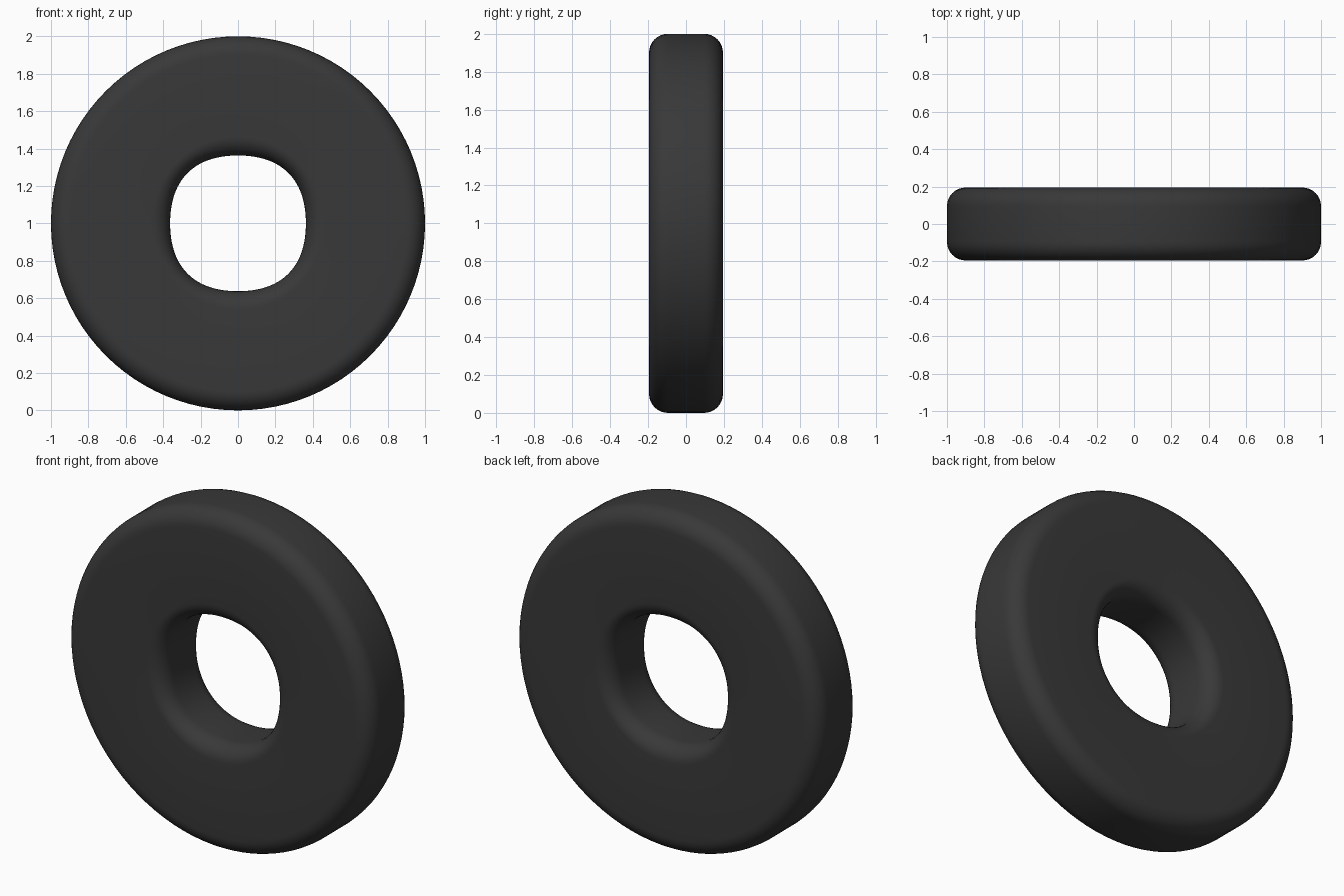
import bpy, bmesh, math

if "Cube" in bpy.data.objects:
    bpy.data.objects.remove(bpy.data.objects["Cube"])

SEGS = 96
R_OUT, R_IN, HALF, FILLET = 1.0, 0.363, 0.195, 0.1
STEPS = 8

# rounded rectangular cross-section (radius, y)
profile = []
corners = [(R_OUT - FILLET, HALF - FILLET, 0), (R_IN + FILLET, HALF - FILLET, 90),
           (R_IN + FILLET, FILLET - HALF, 180), (R_OUT - FILLET, FILLET - HALF, 270)]
for cr, cy, start in corners:
    for i in range(STEPS + 1):
        a = math.radians(start + 90 * i / STEPS)
        profile.append((cr + FILLET * math.cos(a), cy + FILLET * math.sin(a)))

# sweep round the y axis; the hole is very slightly squared
bm = bmesh.new()
rings = []
for s in range(SEGS):
    t = 2 * math.pi * s / SEGS
    bulge = 0.009 * (1 - math.cos(4 * t))
    ring = []
    for r, y in profile:
        if r < R_IN + FILLET + 0.001:
            r += bulge * (R_IN + FILLET - r) / FILLET
        ring.append(bm.verts.new((r * math.cos(t), y, 1 + r * math.sin(t))))
    rings.append(ring)
n = len(profile)
for s in range(SEGS):
    a, b = rings[s], rings[(s + 1) % SEGS]
    for i in range(n):
        j = (i + 1) % n
        bm.faces.new((a[i], a[j], b[j], b[i]))
bmesh.ops.recalc_face_normals(bm, faces=bm.faces)
for f in bm.faces:
    f.smooth = True

mesh = bpy.data.meshes.new("tyre")
bm.to_mesh(mesh)
bm.free()
tyre = bpy.data.objects.new("tyre", mesh)
bpy.context.collection.objects.link(tyre)

# dark rubber
mat = bpy.data.materials.new("rubber")
mat.diffuse_color = (0.04, 0.04, 0.04, 1)
mat.use_nodes = True
mat.node_tree.nodes["Principled BSDF"].inputs["Base Color"].default_value = mat.diffuse_color
mesh.materials.append(mat)
